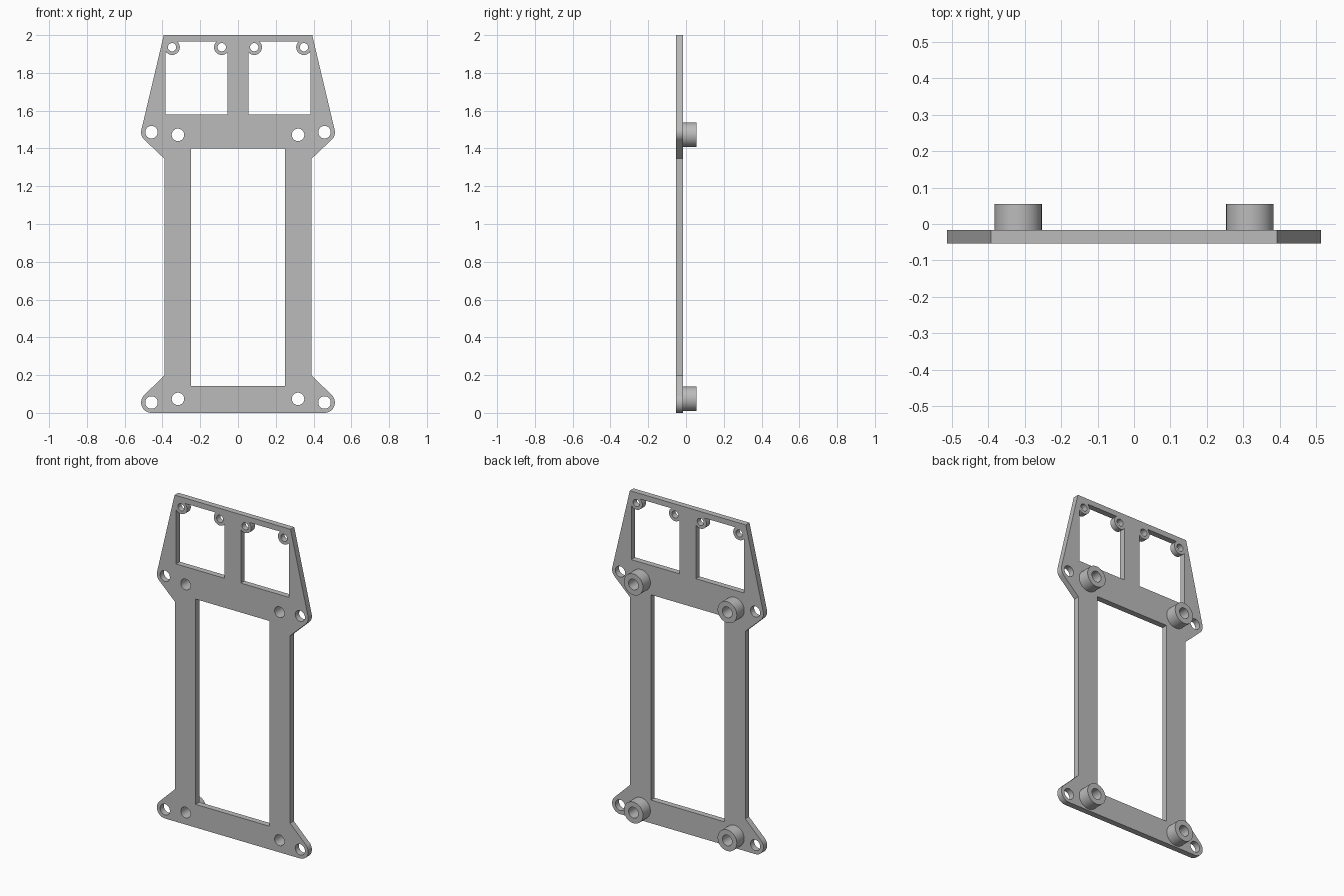
import bpy, bmesh
from math import sin, cos, pi, atan2, acos, sqrt, hypot, radians

if "Cube" in bpy.data.objects:
    bpy.data.objects.remove(bpy.data.objects["Cube"], do_unlink=True)

grey = bpy.data.materials.new("plain grey")
grey.use_nodes = True
COLOUR = (0.5, 0.5, 0.5, 1)
grey.diffuse_color = COLOUR
grey.node_tree.nodes["Principled BSDF"].inputs["Base Color"].default_value = COLOUR

FRONT, BACK, BOSS_END = -0.053, -0.017, 0.055


def arc(cx, cz, r, a0, a1, steps=16):
    return [(cx + r * cos(a0 + (a1 - a0) * i / steps),
             cz + r * sin(a0 + (a1 - a0) * i / steps)) for i in range(steps + 1)]


def circle(cx, cz, r, steps=40):
    return arc(cx, cz, r, 0, 2 * pi, steps)[:-1]


def tangent(px, pz, cx, cz, r, side):
    """Angle on the circle where the line from the point touches it."""
    dx, dz = px - cx, pz - cz
    return atan2(dz, dx) + side * acos(r / hypot(dx, dz))


def extruded(name, loops, y0, y1):
    """Fill an outline with its holes and give it thickness along y."""
    bm = bmesh.new()
    edges = []
    for loop in loops:
        vs = [bm.verts.new((x, y0, z)) for x, z in loop]
        edges += [bm.edges.new((vs[i - 1], vs[i])) for i in range(len(vs))]
    bmesh.ops.triangle_fill(bm, edges=edges, use_beauty=True, use_dissolve=False)
    ext = bmesh.ops.extrude_face_region(bm, geom=bm.faces[:], use_keep_orig=True)
    top = [g for g in ext["geom"] if isinstance(g, bmesh.types.BMVert)]
    bmesh.ops.translate(bm, verts=top, vec=(0, y1 - y0, 0))
    bmesh.ops.recalc_face_normals(bm, faces=bm.faces)
    mesh = bpy.data.meshes.new(name)
    bm.to_mesh(mesh)
    bm.free()
    mesh.materials.append(grey)
    obj = bpy.data.objects.new(name, mesh)
    bpy.context.collection.objects.link(obj)
    bpy.ops.object.select_all(action='DESELECT')
    obj.select_set(True)
    bpy.context.view_layer.objects.active = obj
    bpy.ops.object.shade_smooth_by_angle(angle=radians(30))
    return obj


# Outer outline: right half from bottom to top, then mirrored
EAR_X, EAR_R, LOW, HIGH = 0.458, 0.055, 0.055, 1.486
WAIST, TOP_X = 0.39, 0.393
low_end = tangent(WAIST, 0.198, EAR_X, LOW, EAR_R, -1)
high_start = tangent(WAIST, 1.346, EAR_X, HIGH, EAR_R, 1)
high_end = tangent(TOP_X, 2, EAR_X, HIGH, EAR_R, -1)
half = arc(EAR_X, LOW, EAR_R, -pi / 2, low_end)
half += [(WAIST, 0.198), (WAIST, 1.346)]
half += arc(EAR_X, HIGH, EAR_R, high_start, high_end)
half += [(TOP_X, 2)]
outline = half + [(-x, z) for x, z in reversed(half)]

# Upper windows, with a rounded screw tab in each top corner
W_IN, W_OUT, W_LOW, W_TOP = 0.056, 0.383, 1.58, 1.967
TAB_Z, TAB_R = 1.936, 0.041


def tab_arc(cx, wall, inward):
    a = atan2(-sqrt(TAB_R ** 2 - (wall - cx) ** 2), wall - cx)
    b = atan2(W_TOP - TAB_Z, inward * sqrt(TAB_R ** 2 - (W_TOP - TAB_Z) ** 2))
    if inward < 0:
        a, b = a + 2 * pi, b
    return arc(cx, TAB_Z, TAB_R, a, b, 20)


tabs = (0.086, 0.349)
window = [(W_IN, W_LOW), (W_OUT, W_LOW)]
window += tab_arc(tabs[1], W_OUT, -1)
window += reversed(tab_arc(tabs[0], W_IN, 1))
loops = [outline, window, [(-x, z) for x, z in window]]

# Main opening
loops.append([(-0.25, 0.142), (0.25, 0.142), (0.25, 1.4), (-0.25, 1.4)])

# Screw holes
BOSS_X, BOSS_Z, HOLE = 0.318, (0.074, 1.472), 0.033
for s in (-1, 1):
    loops += [circle(s * EAR_X, z, HOLE) for z in (LOW, HIGH)]
    loops += [circle(s * BOSS_X, z, HOLE) for z in BOSS_Z]
    loops += [circle(s * x, TAB_Z, 0.022, 28) for x in tabs]
extruded("mounting_plate", loops, FRONT, BACK)

# Hollow standoffs on the back
for side, s in (("right", -1), ("left", 1)):
    for level, z in zip(("lower", "upper"), BOSS_Z):
        extruded(f"{level}_{side}_standoff",
                 [circle(s * BOSS_X, z, 0.065), circle(s * BOSS_X, z, HOLE)],
                 BACK, BOSS_END)
